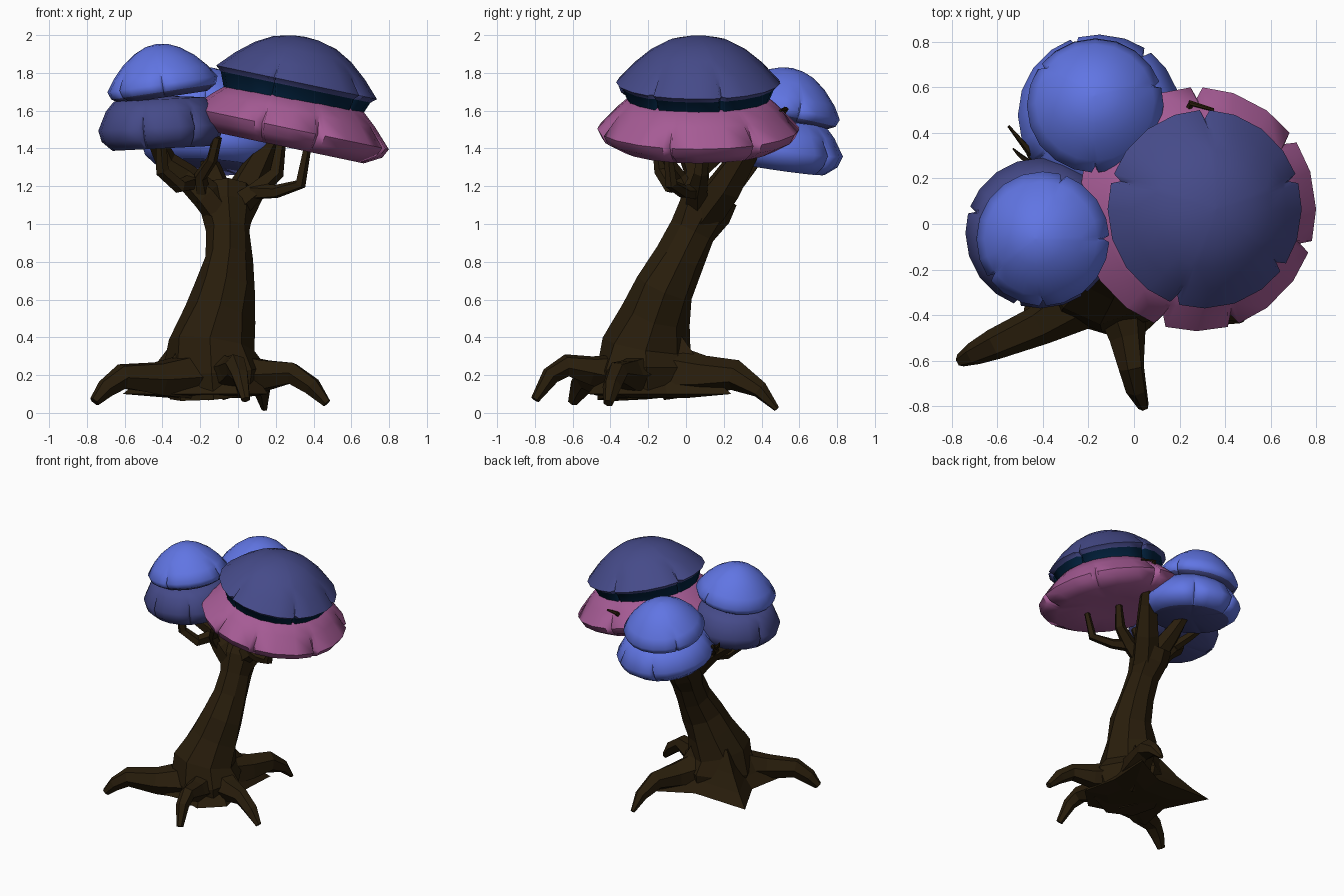
import bpy, bmesh, math, random
from mathutils import Vector, Quaternion

if "Cube" in bpy.data.objects:
    bpy.data.objects.remove(bpy.data.objects["Cube"])

random.seed(4)


def material(name, rgb):
    m = bpy.data.materials.new(name)
    m.diffuse_color = (*rgb, 1)
    m.use_nodes = True
    m.node_tree.nodes["Principled BSDF"].inputs["Base Color"].default_value = m.diffuse_color
    return m


BARK = material("dark bark", (0.022, 0.0125, 0.0035))
LIGHT = material("light blue", (0.118, 0.178, 0.77))
DARK = material("dusk blue", (0.060, 0.069, 0.25))
PINK = material("magenta", (0.38, 0.105, 0.30))
NAVY = material("deep navy", (0.0005, 0.016, 0.05))


def finish(bm, name, mats, smooth=None):
    bmesh.ops.recalc_face_normals(bm, faces=bm.faces)
    me = bpy.data.meshes.new(name)
    bm.to_mesh(me)
    bm.free()
    for m in mats:
        me.materials.append(m)
    ob = bpy.data.objects.new(name, me)
    bpy.context.collection.objects.link(ob)
    if smooth:
        bpy.ops.object.select_all(action='DESELECT')
        ob.select_set(True)
        bpy.context.view_layer.objects.active = ob
        bpy.ops.object.shade_smooth_by_angle(angle=math.radians(smooth))
    return ob


def skin(bm, rings):
    """Join consecutive vertex rings and close both ends."""
    n = len(rings[0])
    for a, b in zip(rings, rings[1:]):
        for i in range(n):
            j = (i + 1) % n
            bm.faces.new((a[i], a[j], b[j], b[i]))
    bm.faces.new(rings[0])
    bm.faces.new(rings[-1])


def limb(name, pts, sides=6, rough=0.1):
    """Faceted tapering tube through (x, y, z, radius) points."""
    bm = bmesh.new()
    ps = [Vector(p[:3]) for p in pts]
    last = Vector((0, 0, 1))
    q = Quaternion()
    rings = []
    for k, p in enumerate(ps):
        t = (ps[min(k + 1, len(ps) - 1)] - ps[max(k - 1, 0)]).normalized()
        q = last.rotation_difference(t) @ q
        last = t
        ring = []
        for i in range(sides):
            a = math.tau * i / sides
            r = pts[k][3] * random.uniform(1 - rough, 1 + rough)
            ring.append(bm.verts.new(p + q @ Vector((r * math.cos(a), r * math.sin(a), 0))))
        rings.append(ring)
    skin(bm, rings)
    return finish(bm, name, [BARK])


def cap(name, centre, normal, profile, mats, notches, under=99):
    """Tilted mushroom cap turned from a profile, with narrow folds in the rim."""
    bm = bmesh.new()
    sides = 20
    q = Vector((0, 0, 1)).rotation_difference(Vector(normal).normalized())
    c = Vector(centre)
    rmax = max(p[0] for p in profile)
    spokes = []                                   # (angle, is_fold)
    for i in range(sides):
        a = math.tau * i / sides
        if i in notches:
            spokes += [(a - .05, False), (a, True), (a + .05, False)]
        else:
            spokes.append((a, False))
    rings = []
    for r, z in profile:
        ring = []
        for a, fold in spokes:
            rr = max(r, 0.004) * (0.91 if fold and r > rmax * 0.92 else 1)
            ring.append(bm.verts.new(c + q @ Vector((rr * math.cos(a), rr * math.sin(a), z))))
        rings.append(ring)
    skin(bm, rings)
    n = len(spokes)
    last = n * (len(profile) - 1)
    for k, f in enumerate(bm.faces):              # second colour below the rim
        below = k // n >= under and k != last
        f.material_index = 1 if below and len(mats) > 1 else 0
    return finish(bm, name, mats, 55)


# trunk, leaning backward
limb("trunk", [(-.13, -.2, .09, .25), (-.14, -.21, .22, .28), (-.15, -.21, .36, .225),
               (-.10, -.16, .52, .185), (-.07, -.11, .66, .15), (-.05, -.03, .82, .13),
               (-.05, .04, .96, .12), (-.06, .10, 1.08, .145), (-.06, .16, 1.17, .14)], 8, 0.09)

# low root skirt spreading between the roots
outline = [(-.5, -.47), (-.2, -.46), (0, -.52), (.16, -.37), (.1, -.1),
           (.12, .24), (-.15, .1), (-.61, .12), (-.45, -.2)]
bm = bmesh.new()
mid = Vector((-.13, -.2))
rings = []
for s, z in ((0.5, .08), (1, .1), (.8, .18), (.6, .28), (.38, .42)):
    ring = []
    for p in outline:
        v = mid + (Vector(p) - mid) * s
        ring.append(bm.verts.new((v.x, v.y, z)))
    rings.append(ring)
skin(bm, rings)
finish(bm, "root_skirt", [BARK])

# clawed roots
limb("left_root", [(-.2, -.3, .2, .14), (-.42, -.44, .18, .09), (-.61, -.53, .19, .07),
                   (-.70, -.57, .13, .055), (-.76, -.6, .06, .03)])
limb("front_root", [(-.08, -.3, .2, .13), (-.03, -.5, .23, .08), (-.01, -.63, .25, .06),
                    (.01, -.72, .2, .05), (.04, -.8, .07, .025)])
limb("right_root", [(-.05, -.2, .22, .12), (.14, -.3, .2, .085), (.29, -.36, .21, .06),
                    (.39, -.39, .14, .05), (.47, -.41, .05, .025)])
limb("back_root", [(-.08, -.1, .22, .14), (.02, .1, .2, .1), (.09, .26, .2, .075),
                   (.13, .39, .12, .045), (.14, .48, .02, .015)])

# branches and twigs
limb("back_right_branch", [(-.04, .08, 1.03, .11), (.05, .21, 1.2, .095), (.14, .32, 1.38, .07),
                           (.22, .42, 1.5, .04), (.25, .53, 1.61, .014), (.35, .50, 1.60, .007)])
limb("right_branch", [(0, .06, 1.1, .07), (.1, .06, 1.18, .055), (.2, .08, 1.27, .042),
                      (.23, .1, 1.46, .025)], 5)
limb("right_outer_branch", [(.08, .05, 1.17, .045), (.2, -.01, 1.17, .035), (.33, -.08, 1.21, .032),
                            (.37, -.1, 1.42, .022)], 5)
limb("left_branch", [(-.07, .06, 1.03, .09), (-.17, .05, 1.15, .085), (-.28, .06, 1.26, .07),
                     (-.38, .03, 1.33, .055), (-.43, -.02, 1.44, .045)])
limb("left_front_branch", [(-.18, .03, 1.13, .045), (-.2, -.03, 1.25, .035), (-.14, -.1, 1.34, .03),
                           (-.11, -.13, 1.46, .025)], 5)
limb("left_fork_branch", [(-.24, .04, 1.22, .05), (-.31, -.08, 1.2, .04), (-.4, -.13, 1.28, .035),
                          (-.41, -.15, 1.42, .03)], 5)
limb("back_branch", [(-.08, .12, 1.1, .09), (-.13, .26, 1.24, .07), (-.16, .38, 1.36, .04)])
limb("back_left_branch", [(-.28, .06, 1.26, .045), (-.38, .18, 1.36, .03), (-.46, .32, 1.45, .016),
                          (-.55, .43, 1.5, .006)], 5)
limb("left_twig", [(-.42, .24, 1.4, .02), (-.5, .3, 1.46, .012), (-.53, .33, 1.5, .005)], 4)

# large right mushroom
big_tilt = (.21, 0, 1)
cap("right_upper_cap", (.31, .065, 1.75), big_tilt,
    [(0, .245), (.07, .24), (.17, .215), (.26, .165), (.35, .09), (.435, 0),
     (.405, -.025), (.37, -.11), (0, -.1)], [DARK, NAVY], {1, 5, 9, 14, 18}, 6)
cap("right_lower_cap", (.275, .065, 1.505), big_tilt,
    [(0, .19), (.36, .17), (.44, .1), (.535, 0), (.51, -.05), (.42, -.1), (.2, -.085), (0, -.08)],
    [PINK], {2, 5, 14, 16, 19})

# left mushroom, dusk blue under the light rim
cap("left_upper_cap", (-.4, -.065, 1.74), (-.15, 0, 1),
    [(0, .215), (.06, .207), (.12, .18), (.19, .13), (.25, .065), (.295, 0),
     (.28, -.04), (.23, -.07), (0, -.06)], [LIGHT, DARK], {0, 4, 12, 15}, 6)
cap("left_lower_cap", (-.41, -.04, 1.51), (-.05, 0, 1),
    [(0, .17), (.24, .15), (.285, .1), (.33, 0), (.315, -.06), (.26, -.11), (0, -.09)],
    [DARK], {2, 9, 14, 17})

# back mushroom, dusk blue under the light rims
cap("back_upper_cap", (-.17, .52, 1.61), (-.02, .2, 1),
    [(0, .22), (.06, .212), (.12, .19), (.19, .14), (.26, .065), (.3, 0),
     (.285, -.04), (.23, -.07), (0, -.06)], [LIGHT, DARK], {1, 8, 15}, 6)
cap("back_lower_cap", (-.15, .475, 1.41), (.05, .15, 1),
    [(0, .17), (.24, .15), (.3, .09), (.36, 0), (.34, -.06), (.28, -.11), (0, -.09)],
    [LIGHT, DARK], {3, 6, 12}, 5)
